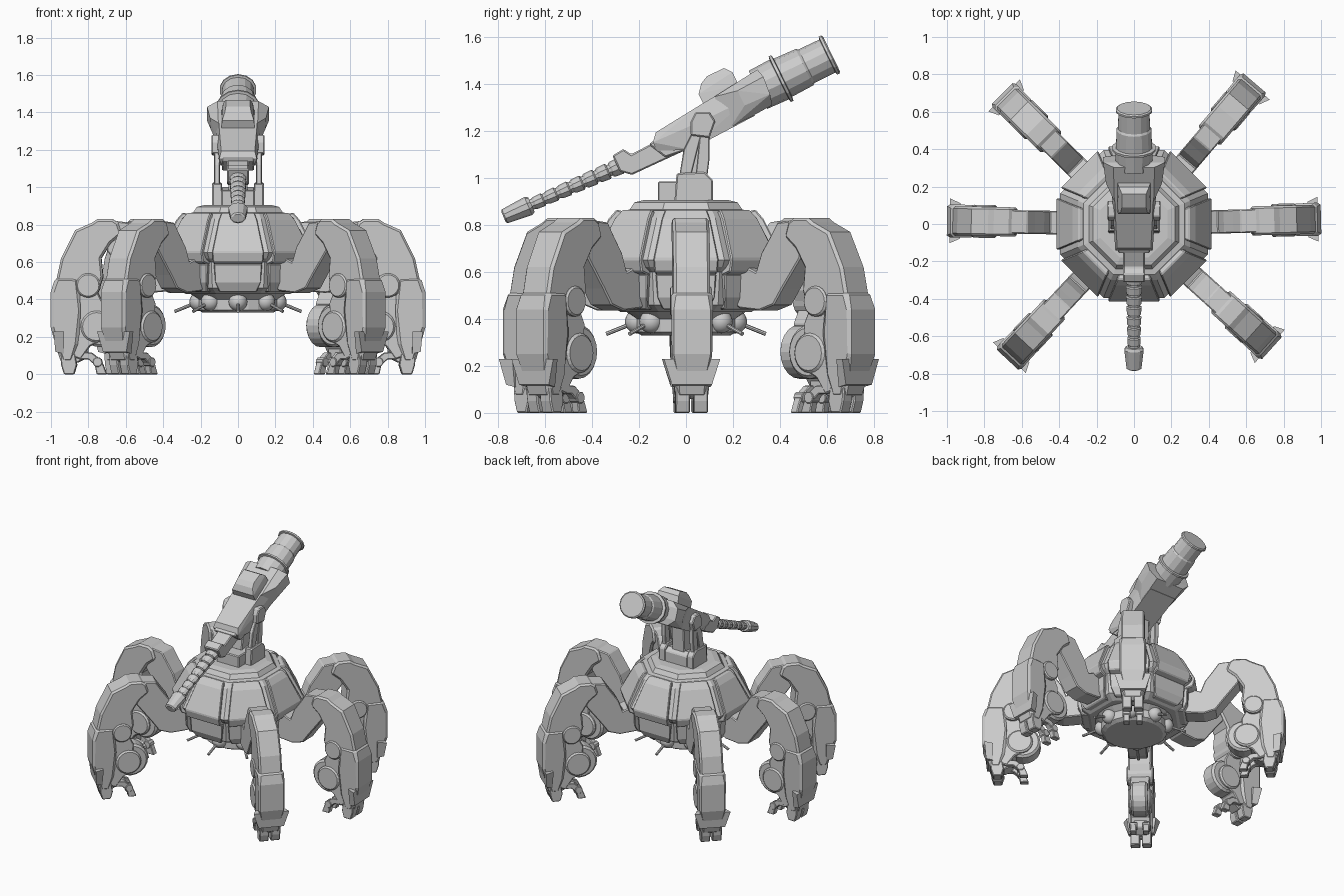
import bpy, bmesh
from math import radians, cos, sin, pi
from mathutils import Matrix

if "Cube" in bpy.data.objects:
    bpy.data.objects.remove(bpy.data.objects["Cube"])

I = Matrix.Identity(4)
R = lambda deg, ax: Matrix.Rotation(radians(deg), 4, ax)
T = lambda x, y, z: Matrix.Translation((x, y, z))


def finish(name, bm, M, bevel=0.0):
    bmesh.ops.transform(bm, matrix=M, verts=bm.verts)
    bmesh.ops.recalc_face_normals(bm, faces=bm.faces)
    me = bpy.data.meshes.new(name)
    bm.to_mesh(me)
    bm.free()
    ob = bpy.data.objects.new(name, me)
    bpy.context.collection.objects.link(ob)
    if bevel:
        m = ob.modifiers.new("bevel", 'BEVEL')
        m.width, m.segments, m.limit_method = bevel, 1, 'ANGLE'
        m.angle_limit = radians(40)
    return ob


def prism(name, pts, half, M=I, bevel=0.006):
    """Profile in x,z thickened along y; a third number sets that point's half width."""
    bm = bmesh.new()
    sides = []
    for s in (-1, 1):
        sides.append([bm.verts.new((p[0], s * (p[2] if len(p) > 2 else half), p[1])) for p in pts])
    bm.faces.new(sides[0])
    bm.faces.new(sides[1][::-1])
    for i in range(len(pts)):
        j = (i + 1) % len(pts)
        bm.faces.new((sides[0][i], sides[0][j], sides[1][j], sides[1][i]))
    return finish(name, bm, M, bevel)


def lathe(name, prof, n, M=I, phase=0.0):
    """Closed n-sided turned solid about z from (radius, z) pairs."""
    bm = bmesh.new()
    rings = [[bm.verts.new((r * cos(phase + 2 * pi * k / n), r * sin(phase + 2 * pi * k / n), z))
              for k in range(n)] for r, z in prof]
    for a, b in zip(rings, rings[1:]):
        for k in range(n):
            bm.faces.new((a[k], a[(k + 1) % n], b[(k + 1) % n], b[k]))
    bm.faces.new(rings[0])
    bm.faces.new(rings[-1])
    return finish(name, bm, M)


def drum(name, a, b, r, half, n=20, M=I):
    c = r * 0.12
    return lathe(name, [(r - c, -half), (r, -half + c), (r, half - c), (r - c, half)], n,
                 M @ T(a, 0, b) @ R(90, 'X'))


def hull(name, pts, M):
    """Convex solid from mirrored (u, v, half width) points."""
    bm = bmesh.new()
    for u, v, w in pts:
        for s in (-1, 1):
            bm.verts.new((u, s * w, v))
    bmesh.ops.convex_hull(bm, input=bm.verts)
    bmesh.ops.dissolve_limit(bm, angle_limit=radians(3), verts=bm.verts, edges=bm.edges)
    return finish(name, bm, M)


# Octagonal hull core
k8 = 1 / cos(pi / 8)
core = [(.28, .43), (.33, .46), (.345, .60), (.375, .62), (.395, .65), (.30, .83),
        (.27, .86), (.24, .865), (.22, .895), (.18, .905)]
lathe("hull_core", [(r * k8, z) for r, z in core], 8, phase=pi / 8)
# Armour panels on each facet, and a lower skirt plate beneath
for i in range(8):
    prism("hull_panel", [(.33, .58, .125), (.40, .60, .135), (.415, .655, .14), (.33, .825, .105),
                         (.295, .865, .09), (.26, .855, .08), (.30, .72, .12)], .1, R(45 * i, 'Z'))
    prism("skirt_plate", [(.28, .44, .09), (.335, .44, .10), (.36, .49, .125), (.365, .59, .13),
                          (.30, .59, .12)], .1, R(45 * i, 'Z'))

# Underside pod with sensor balls and rods
lathe("belly_pod", [(.19, .33), (.215, .345), (.215, .40), (.26, .435)], 24)
for i in range(8):
    A = R(45 * i, 'Z')
    bm = bmesh.new()
    bmesh.ops.create_uvsphere(bm, u_segments=16, v_segments=10, radius=.05)
    ball = finish("sensor_ball", bm, A @ T(.21, 0, .388))
    for p in ball.data.polygons:
        p.use_smooth = True
    lathe("sensor_rod", [(.009, 0), (.009, .14)], 8, A @ T(.21, 0, .388) @ R(112, 'Y'))

# One leg, built along +x, then copied around the hull
leg = [
    prism("leg_upper_arm", [(.30, .59), (.30, .48), (.36, .445), (.47, .435), (.55, .46), (.60, .53),
                            (.70, .66), (.71, .78), (.66, .82), (.57, .81), (.53, .75), (.48, .68),
                            (.45, .60), (.40, .62)], .063),
    prism("leg_knee_armour", [(.62, .75), (.64, .81), (.67, .83), (.75, .83), (.78, .81), (.87, .77),
                              (.945, .62), (.98, .46), (.86, .42), (.75, .43), (.72, .52),
                              (.73, .62), (.68, .70)], .078, bevel=.012),
    drum("leg_knee_disc", .80, .475, .065, .088),
    prism("leg_shin_armour", [(.85, .52, .085), (.975, .52, .085), (1.0, .44, .098), (1.0, .25, .098),
                              (.97, .14, .075), (.945, .06, .07), (.88, .06, .07), (.85, .16, .08),
                              (.84, .34, .098)], .1, bevel=.02),
    prism("leg_shin_core", [(.76, .46), (.88, .46), (.90, .10), (.84, .08), (.79, .15), (.73, .18),
                            (.72, .38)], .065),
    drum("leg_calf_drum", .735, .26, .115, .055),
    drum("leg_calf_cap", .755, .255, .085, .075),
    prism("leg_ankle_fin", [(.93, .23, .095), (.985, .23, .12), (.975, .12, .085), (.93, .11, .08)],
          .1, bevel=0),
    prism("leg_ankle", [(.80, .17), (.90, .17), (.90, .07), (.86, .06), (.80, .09)], .045),
]
for s in (-1, 1):
    leg.append(prism("leg_outer_toe", [(.87, .11), (.95, .11), (.945, .05), (.93, 0), (.875, 0),
                                       (.86, .05)], .031, T(0, .038 * s, 0), .005))
    leg.append(prism("leg_inner_toe", [(.85, .12), (.78, .115), (.73, .075), (.715, .04), (.70, 0),
                                       (.755, 0), (.765, .05), (.80, .08), (.85, .08)], .02,
                     T(0, .042 * s, 0), .004))
    leg.append(drum("leg_toe_joint", .75, .065, .026, .026, 10, T(0, .042 * s, 0)))
for i, a in enumerate([1.5, 49.5, 135.3, 179, 227, 318]):
    for part in leg:
        ob = part
        if i:
            ob = part.copy()
            bpy.context.collection.objects.link(ob)
        ob.matrix_world = R(a, 'Z') @ T(-.008 if a % 90 > 2 and a != 179 else 0, 0, 0)

# Turret mount (profiles in y,z)
Y = R(90, 'Z')
prism("mount_base", [(-.12, .89), (-.12, .985), (-.03, .985), (.08, 1.0), (.115, .98), (.115, .89)],
      .09, Y)
for s in (-1, 1):
    S = T(.112 * s, 0, 0) @ Y
    prism("mount_side_block", [(-.05, .89), (-.04, 1.02), (.08, 1.025), (.115, .99), (.115, .89)],
          .026, S)
    prism("yoke_front_strut", [(-.03, 1.0), (.02, 1.0), (.07, 1.2), (.03, 1.2), (-.01, 1.12)],
          .014, S, .004)
    prism("yoke_rear_strut", [(.04, 1.0), (.09, 1.0), (.10, 1.08), (.10, 1.2), (.06, 1.2)],
          .016, S, .004)
    prism("yoke_head", [(.02, 1.18), (.10, 1.17), (.125, 1.24), (.10, 1.28), (.04, 1.28), (.02, 1.24)],
          .03, S)
prism("mount_column", [(-.03, .98), (.09, .98), (.10, 1.2), (.0, 1.2)], .05, Y)

# Gun (local x runs backwards and up along the gun)
G = T(0, .07, 1.22) @ Y @ R(-26, 'Y')
hull("gun_receiver", [(.22, .10, .105), (.22, .02, .12), (.22, -.058, .105), (.03, .085, .10),
                      (.03, .02, .115), (.03, -.064, .10), (-.09, -.068, .10), (-.19, .063, .09),
                      (-.22, .03, .10), (-.22, -.01, .085)], G)
hull("gun_rear_shroud", [(.10, .09, .105), (.10, -.06, .10), (.20, .07, .15), (.20, .0, .145),
                         (.315, .114, .11), (.325, .075, .165), (.318, -.005, .165),
                         (.306, -.05, .11)], G)
hull("gun_top_hump", [(.045, .08, .09), (.045, .13, .085), (.075, .165, .07), (.11, .182, .065),
                      (.19, .182, .065), (.215, .15, .08), (.215, .09, .09)], G)
prism("gun_front_block", [(-.40, .055), (-.345, .06), (-.325, .025), (-.15, .03), (-.12, -.06),
                          (-.36, -.055), (-.40, -.02)], .058, G)
prism("gun_cheek_block", [(-.24, .03), (-.1, .06), (-.08, -.066), (-.2, -.05)], .085, G)

# Rear chamber: stepped cylinder with flanges
axis = R(90, 'Y')
lathe("gun_rear_chamber", [(.090, .28), (.094, .38), (.108, .383), (.108, .395), (.090, .398),
                           (.086, .50), (.079, .51), (.078, .608), (.090, .611), (.090, .622),
                           (.082, .628)], 14, G @ T(0, 0, .035) @ Matrix.Diagonal((1, 1.1, 1, 1)) @ axis)

# Ribbed barrel with flared muzzle, slightly wider than tall
B = G @ T(-.93, 0, .024) @ R(2.4, 'Y') @ Matrix.Diagonal((1, 1.3, 1, 1)) @ axis
lathe("gun_muzzle", [(.024, 0), (.032, .006), (.042, .115), (.034, .13)], 10, B)
lathe("gun_barrel_core", [(.023, .1), (.026, .56)], 10, B)
for i in range(7):
    z = .138 + i * .060
    r = .027 + i * .0012
    lathe("gun_barrel_segment", [(r - .004, z), (r, z + .008), (r + .002, z + .044), (r - .003, z + .050)],
          10, B)
